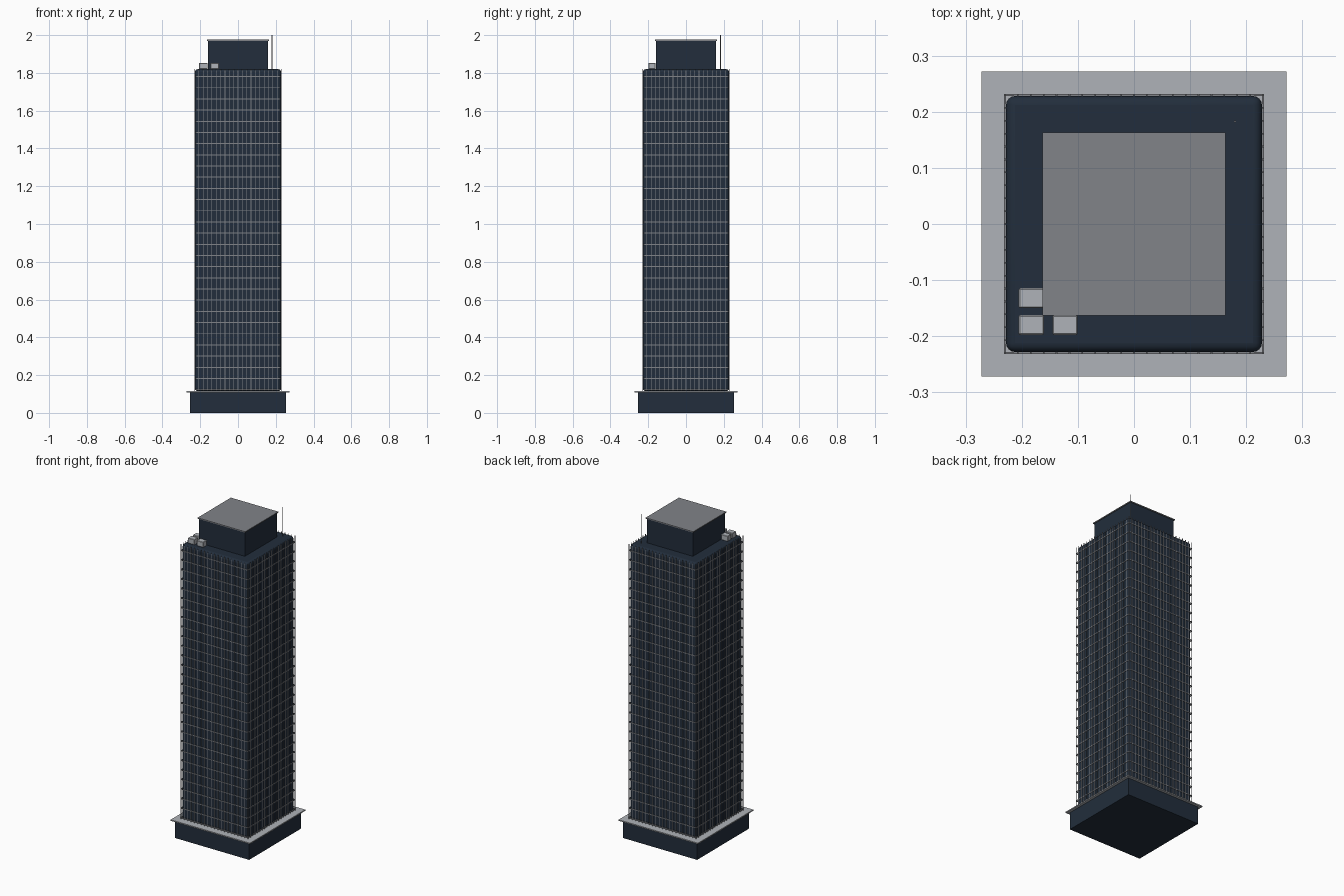
import bpy

cube = bpy.data.objects.get("Cube")
if cube:
    bpy.data.objects.remove(cube, do_unlink=True)


def material(name, r, g, b):
    mat = bpy.data.materials.new(name)
    mat.use_nodes = True
    color = (r, g, b, 1)
    mat.diffuse_color = color
    mat.node_tree.nodes["Principled BSDF"].inputs["Base Color"].default_value = color
    return mat


GLASS = material("dark blue glass", 0.016, 0.027, 0.045)
METAL = material("grey metal", 0.22, 0.23, 0.25)
CONCRETE = material("light grey concrete", 0.43, 0.45, 0.48)


def box(name, x, y, z, mat, bevel=0, segments=1):
    """Box from (low, high) ranges along each axis."""
    bpy.ops.mesh.primitive_cube_add(size=1, location=[sum(r) / 2 for r in (x, y, z)])
    ob = bpy.context.object
    ob.name = name
    ob.scale = [r[1] - r[0] for r in (x, y, z)]
    bpy.ops.object.transform_apply(location=False, rotation=False, scale=True)
    ob.data.materials.append(mat)
    if bevel:
        mod = ob.modifiers.new("Bevel", "BEVEL")
        mod.width = bevel
        mod.segments = segments
        if segments > 1:
            bpy.ops.object.shade_smooth_by_angle()
    return ob


def block(name, half, z, mat, bevel=0, segments=1):
    return box(name, (-half, half), (-half, half), z, mat, bevel, segments)


def repeat(ob, count, offset):
    mod = ob.modifiers.new("Repeat", "ARRAY")
    mod.use_relative_offset = False
    mod.use_constant_offset = True
    mod.count = count
    mod.constant_offset_displace = offset


# Podium, canopy slab and tower body
BASE, ROOF = 0.115, 1.82
block("podium", 0.255, (0, 0.108), GLASS)
block("canopy_slab", 0.272, (0.108, BASE), CONCRETE)
block("tower_glass", 0.228, (BASE, ROOF), GLASS, 0.016, 4)

# Facade grid: vertical mullions and floor bands on all four sides
EDGE, BAYS, FLOORS = 0.23, 20, 29
PITCH, FLOOR = 2 * EDGE / BAYS, 0.0592
MW, BW = 0.0015, 0.0025
for side, s in (("left", 1), ("right", -1), ("back", 1), ("front", -1)):
    across = (s * EDGE - MW, s * EDGE + MW)
    start = (-EDGE - MW, -EDGE + MW)
    span = (-EDGE, EDGE)
    level = (0.123 - BW, 0.123 + BW)
    tall = (BASE, ROOF)
    if side in ("front", "back"):
        post = box(side + "_mullions", start, across, tall, METAL)
        band = box(side + "_floor_bands", span, across, level, METAL)
        step = (PITCH, 0, 0)
    else:
        post = box(side + "_mullions", across, start, tall, METAL)
        band = box(side + "_floor_bands", across, span, level, METAL)
        step = (0, PITCH, 0)
    repeat(post, BAYS + 1, step)
    repeat(band, FLOORS, (0, 0, FLOOR))

# Rooftop plant room with its cap
block("plant_room", 0.158, (ROOF - 0.002, 1.97), GLASS)
block("plant_room_cap", 0.163, (1.97, 1.976), METAL)

# Rooftop cooling units
for i, (x, y) in enumerate(((-0.183, -0.18), (-0.123, -0.18), (-0.183, -0.132))):
    box(f"cooling_unit_{i + 1}", (x - 0.0225, x + 0.0225), (y - 0.0175, y + 0.0175),
        (ROOF, 1.853), CONCRETE, 0.002)

# Antenna
bpy.ops.mesh.primitive_cylinder_add(vertices=8, radius=0.002, depth=2 - ROOF,
                                    location=(0.18, 0.183, (2 + ROOF) / 2))
antenna = bpy.context.object
antenna.name = "antenna"
antenna.data.materials.append(METAL)
